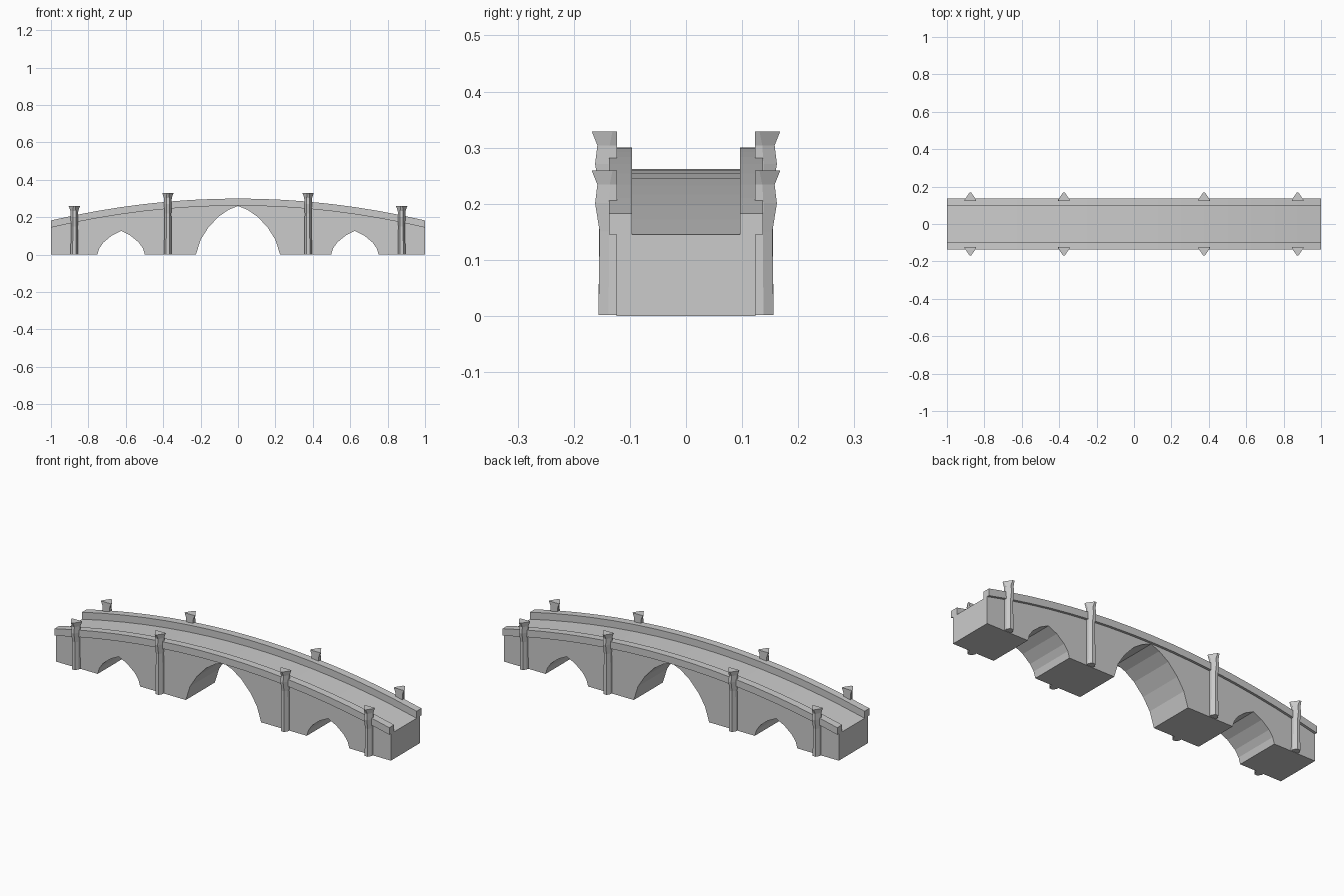
import bpy, bmesh

if "Cube" in bpy.data.objects:
    bpy.data.objects.remove(bpy.data.objects["Cube"])

STEPS = [i / 8 for i in range(-8, 9)]


def deck(x):
    return 0.262 - 0.117 * x * x


def new_object(name, bm):
    bmesh.ops.recalc_face_normals(bm, faces=bm.faces)
    mesh = bpy.data.meshes.new(name)
    bm.to_mesh(mesh)
    bm.free()
    obj = bpy.data.objects.new(name, mesh)
    bpy.context.collection.objects.link(obj)
    return obj


def loft(name, rings):
    bm = bmesh.new()
    loops = [[bm.verts.new(p) for p in ring] for ring in rings]
    n = len(loops[0])
    for a, b in zip(loops, loops[1:]):
        for i in range(n):
            bm.faces.new((a[i], a[(i + 1) % n], b[(i + 1) % n], b[i]))
    bm.faces.new(loops[0])
    bm.faces.new(loops[-1])
    return new_object(name, bm)


def extrude_y(name, profile, y0, y1):
    return loft(name, [[(x, y, z) for x, z in profile] for y in (y0, y1)])


def arch(cx, half):
    # half runs from springing to crown
    left = [(cx - x, z) for x, z in half]
    right = [(cx + x, z) for x, z in reversed(half[:-1])]
    return left + right


# Masonry body with three pointed arches
big = [(0.225, 0), (0.2, 0.08), (0.16, 0.143), (0.105, 0.203),
       (0.05, 0.24), (0, 0.26)]
small = [(0.127, 0), (0.117, 0.033), (0.095, 0.065), (0.05, 0.102), (0, 0.127)]
underside = [(-1, 0)] + arch(-0.625, small) + arch(0, big) + arch(0.625, small) + [(1, 0)]
top = [(x, deck(x)) for x in reversed(STEPS)]
extrude_y("bridge_body", underside + top, -0.124, 0.124)

# Overhanging parapets along both edges
for side, s in (("front", -1), ("back", 1)):
    loft(side + "_parapet", [
        [(x, s * y, deck(x) + h) for y, h in
         ((0.096, 0), (0.137, 0), (0.137, 0.038), (0.096, 0.038))]
        for x in STEPS])


# Faceted half columns with flared capitals
def column(name, cx, s, height):
    # z, half width, tip half width, shoulder y, tip y
    levels = [(0.002, 0.020, 0.009, 0.138, 0.156),
              (height - 0.108, 0.018, 0.008, 0.137, 0.154),
              (height - 0.058, 0.020, 0.008, 0.138, 0.162),
              (height - 0.025, 0.021, 0.008, 0.136, 0.158),
              (height, 0.030, 0.005, 0.131, 0.168)]
    loft(name, [[(cx + x, s * y, z) for x, y in
                 ((-w, 0.123), (-w, sh), (-t, tip), (t, tip), (w, sh), (w, 0.123))]
                for z, w, t, sh, tip in levels])


for side, s in (("front", -1), ("back", 1)):
    for label, m in (("left", -1), ("right", 1)):
        column(f"{side}_{label}_outer_column", m * 0.875, s, 0.259)
        column(f"{side}_{label}_inner_column", m * 0.375, s, 0.329)
